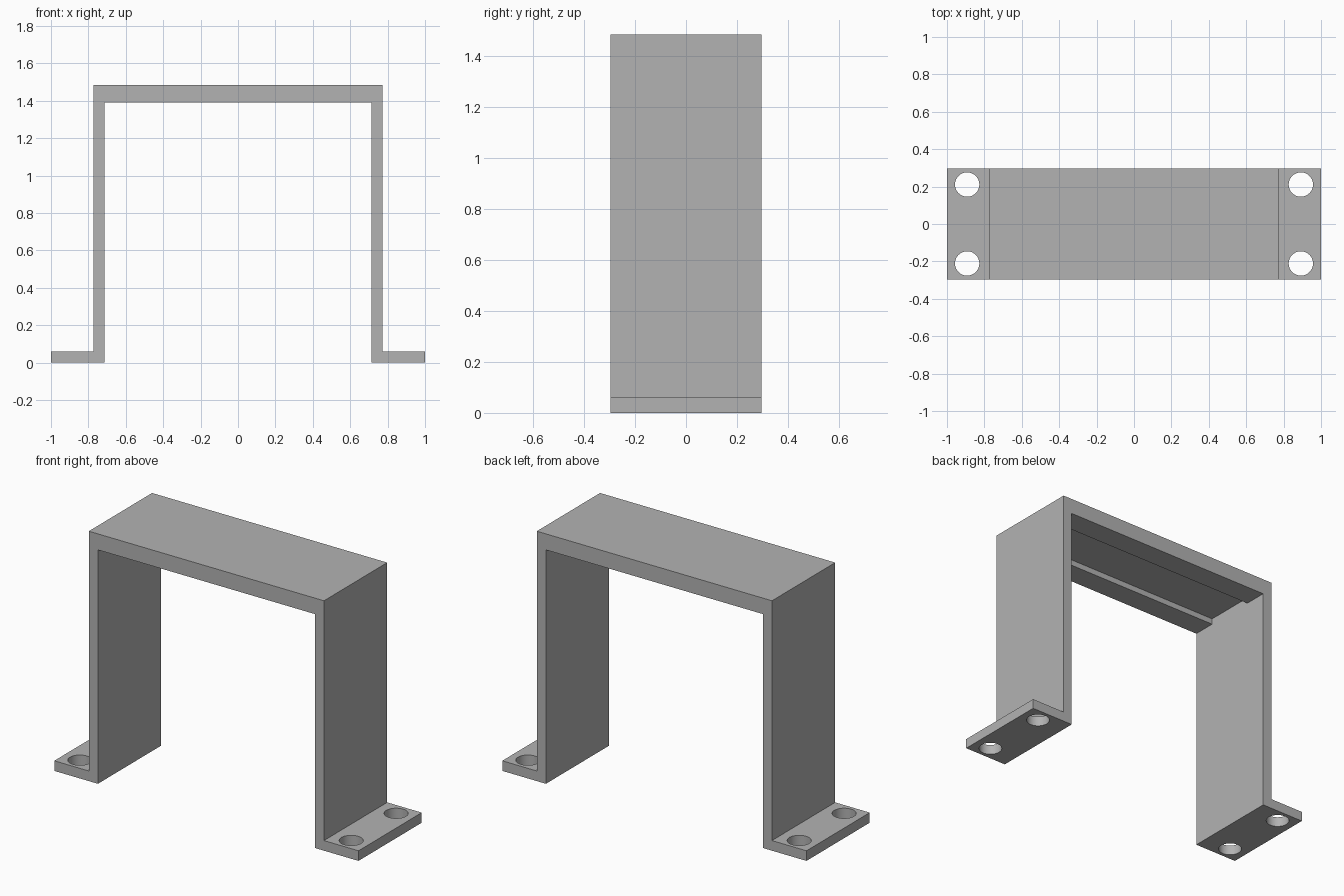
import bpy
import bmesh
import math

default = bpy.data.objects.get("Cube")
if default:
    bpy.data.objects.remove(default, do_unlink=True)

HALF_DEPTH = 0.297
TOP, BEAM_BOTTOM, SHEET = 1.485, 1.39, 0.06
LEG_OUT, LEG_IN = 0.773, 0.713

grey = bpy.data.materials.new("plain grey")
grey.use_nodes = True
colour = (0.45, 0.45, 0.45, 1)
grey.diffuse_color = colour
grey.node_tree.nodes["Principled BSDF"].inputs["Base Color"].default_value = colour


def finish(bm, name):
    bmesh.ops.recalc_face_normals(bm, faces=bm.faces)
    mesh = bpy.data.meshes.new(name)
    bm.to_mesh(mesh)
    bm.free()
    mesh.materials.append(grey)
    obj = bpy.data.objects.new(name, mesh)
    bpy.context.collection.objects.link(obj)
    return obj


def extrude_profile(name, points, half):
    """Extrude an outline in x and z along y."""
    bm = bmesh.new()
    face = bm.faces.new([bm.verts.new((x, -half, z)) for x, z in points])
    moved = bmesh.ops.extrude_face_region(bm, geom=[face])["geom"]
    verts = [v for v in moved if isinstance(v, bmesh.types.BMVert)]
    bmesh.ops.translate(bm, verts=verts, vec=(0, 2 * half, 0))
    return finish(bm, name)


def cut(target, cutter):
    cutter.hide_render = True
    mod = target.modifiers.new("cut", "BOOLEAN")
    mod.operation = "DIFFERENCE"
    mod.solver = "EXACT"
    mod.object = cutter
    bpy.context.view_layer.objects.active = target
    bpy.ops.object.modifier_apply(modifier=mod.name)
    bpy.data.objects.remove(cutter, do_unlink=True)


# Bracket: mirrored outline of feet, legs and top beam
right_half = [(LEG_IN, BEAM_BOTTOM), (LEG_IN, 0), (1, 0), (1, SHEET),
              (LEG_OUT, SHEET), (LEG_OUT, TOP)]
outline = right_half + [(-x, z) for x, z in reversed(right_half)]
bracket = extrude_profile("bracket", outline, HALF_DEPTH)

# Groove along the underside of the beam, leaving a lip at each edge
groove_top = TOP - SHEET
groove = [(-LEG_IN, 1.3), (LEG_IN, 1.3), (LEG_IN, groove_top), (-LEG_IN, groove_top)]
cut(bracket, extrude_profile("groove_cutter", groove, 0.156))

# Two bolt holes through each foot
for sx in (-1, 1):
    for sy in (-1, 1):
        bm = bmesh.new()
        bmesh.ops.create_cone(bm, cap_ends=True, segments=48,
                              radius1=0.065, radius2=0.065, depth=0.3)
        bmesh.ops.translate(bm, verts=bm.verts, vec=(sx * 0.892, sy * 0.211, 0.03))
        cut(bracket, finish(bm, "hole_cutter"))

# Smooth hole walls, sharp sheet edges
bpy.ops.object.select_all(action="DESELECT")
bracket.select_set(True)
bpy.context.view_layer.objects.active = bracket
bpy.ops.object.shade_smooth_by_angle(angle=math.radians(30))
